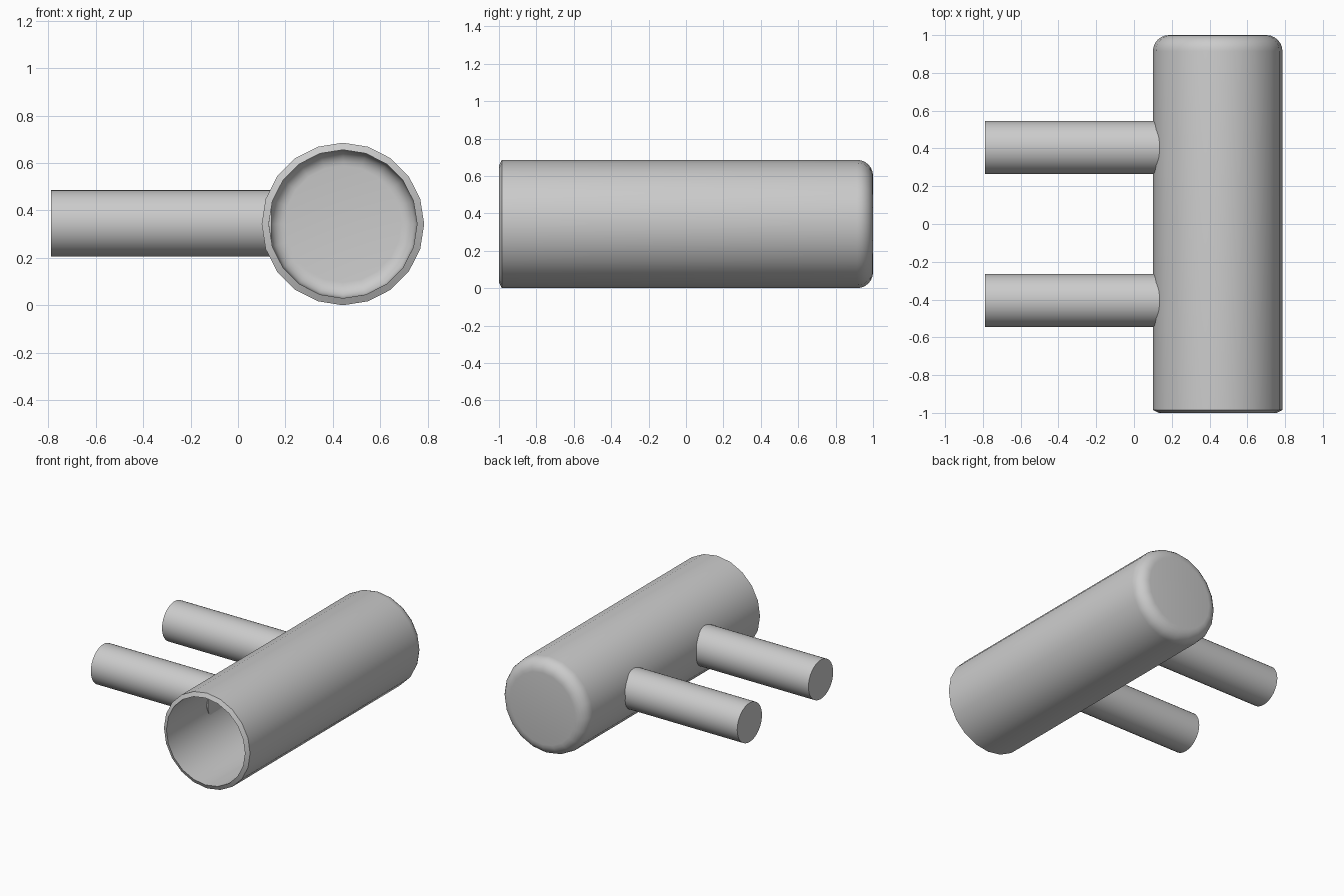
import bpy, bmesh
from math import sin, cos, pi, radians
from mathutils import Matrix, Vector

if "Cube" in bpy.data.objects:
    bpy.data.objects.remove(bpy.data.objects["Cube"])

CX, CZ, R = 0.443, 0.343, 0.343   # cup axis and outer radius


def finish(name, bm, angle):
    bmesh.ops.recalc_face_normals(bm, faces=bm.faces)
    mesh = bpy.data.meshes.new(name)
    bm.to_mesh(mesh)
    bm.free()
    obj = bpy.data.objects.new(name, mesh)
    bpy.context.collection.objects.link(obj)
    bpy.ops.object.select_all(action='DESELECT')
    obj.select_set(True)
    bpy.context.view_layer.objects.active = obj
    bpy.ops.object.shade_smooth_by_angle(angle=radians(angle))
    return obj


def lathe(name, profile, sides):
    # Revolve (radius, y) points about the cup axis, capping both ends
    bm = bmesh.new()
    rings = [[bm.verts.new((CX + r * cos(2 * pi * i / sides), y,
                            CZ + r * sin(2 * pi * i / sides)))
              for i in range(sides)] for r, y in profile]
    for a, b in zip(rings, rings[1:]):
        for i in range(sides):
            j = (i + 1) % sides
            bm.faces.new((a[i], a[j], b[j], b[i]))
    bm.faces.new(rings[0])
    bm.faces.new(rings[-1])
    return finish(name, bm, 35)


def fillet(r, y, size, steps=6):
    # Quarter-round from the side wall to the closed end
    return [(r - size + size * cos(pi / 2 * k / steps),
             y - size + size * sin(pi / 2 * k / steps))
            for k in range(steps + 1)]


# Hollow cup body: open chamfered rim at the front, rounded closed back
outer = [(R, -0.985)] + fillet(R, 1.0, 0.085)
inner = [(0.313, -1.0)] + fillet(0.311, 0.968, 0.065)
lathe("cup_body", outer[::-1] + inner, 20)

# Two round pegs piercing the cup wall
for name, y in (("front_peg", -0.405), ("back_peg", 0.405)):
    x0, x1 = -0.79, 0.142
    bm = bmesh.new()
    place = (Matrix.Translation(Vector(((x0 + x1) / 2, y, 0.346)))
             @ Matrix.Rotation(pi / 2, 4, 'Y'))
    bmesh.ops.create_cone(bm, cap_ends=True, segments=32, radius1=0.141,
                          radius2=0.141, depth=x1 - x0, matrix=place)
    finish(name, bm, 35)
